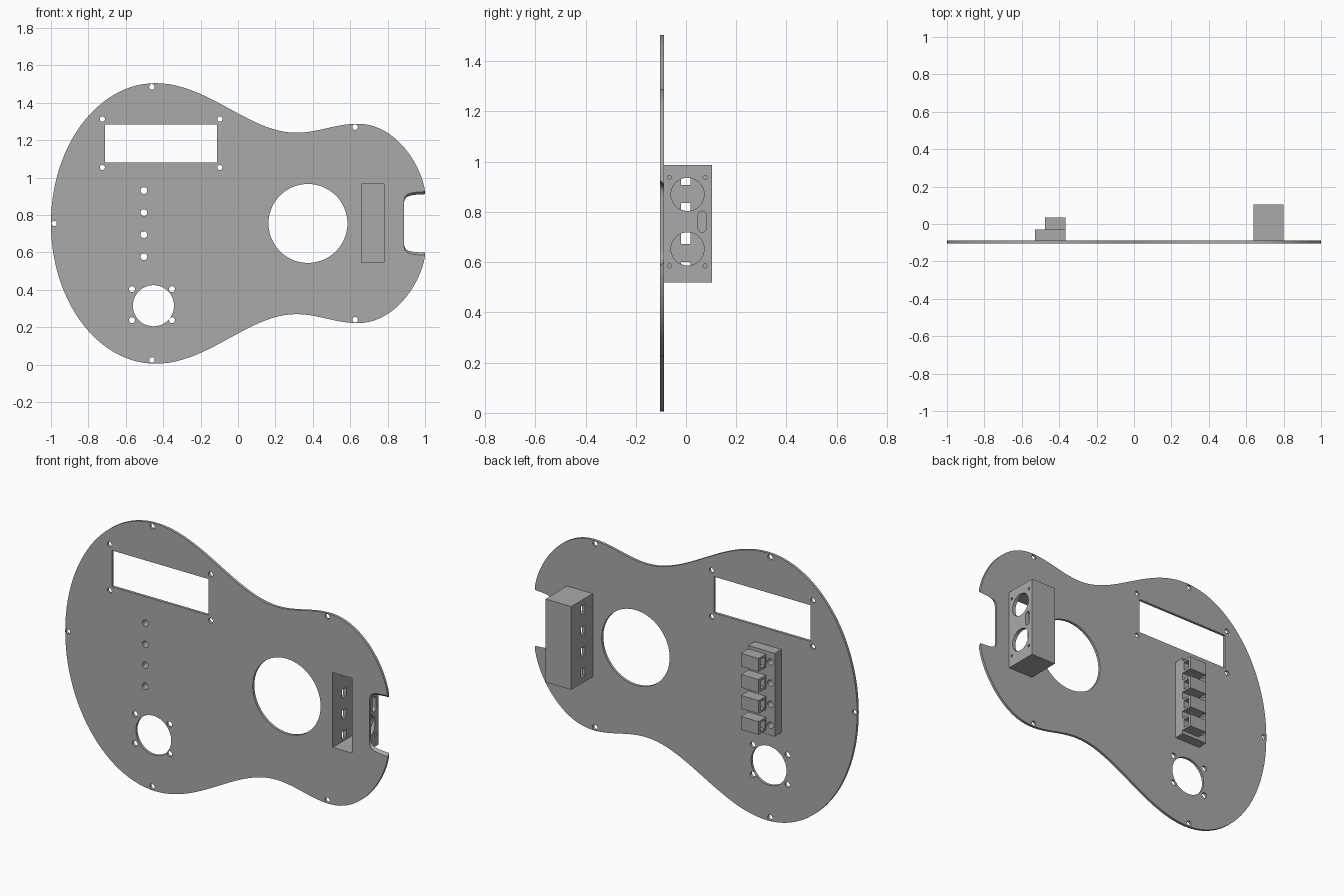
import bpy, bmesh, math
from mathutils import Vector
from mathutils.geometry import interpolate_bezier

cube = bpy.data.objects.get("Cube")
if cube:
    bpy.data.objects.remove(cube, do_unlink=True)

grey = bpy.data.materials.new("plain_grey")
grey.use_nodes = True
grey.diffuse_color = (0.4, 0.4, 0.4, 1)
grey.node_tree.nodes["Principled BSDF"].inputs["Base Color"].default_value = (0.4, 0.4, 0.4, 1)

MID = 0.755                      # height of the mirror line
FRONT, REAR = -0.103, -0.088     # plate faces
BACK = 0.103                     # rear of the sensor box
ROWS = [0.577 + 0.118 * i for i in range(4)]


def circle(a, b, r, n=32):
    return [(a + r * math.cos(math.tau * i / n), b + r * math.sin(math.tau * i / n)) for i in range(n)]


def rect(a0, a1, b0, b1):
    return [(a0, b0), (a1, b0), (a1, b1), (a0, b1)]


def stadium(a, b, r, half, n=12):
    arc = [(r * math.cos(math.pi * i / n), half - r + r * math.sin(math.pi * i / n)) for i in range(n + 1)]
    return [(a + p, b + q) for p, q in arc] + [(a - p, b - q) for p, q in arc]


def bezier(p0, h0, h1, p1, n):
    pts = interpolate_bezier(*[Vector((*p, 0)) for p in (p0, h0, h1, p1)], n)
    return [(p.x, p.y) for p in pts]


def panel(name, loops, axis, start, end, adjust=None):
    """Sheet with an outline and holes, extruded along x (loops in y,z) or y (loops in x,z)."""
    def place(a, b):
        return (start, a, b) if axis == "x" else (a, start, b)
    bm = bmesh.new()
    for loop in loops:
        vs = [bm.verts.new(place(a, b)) for a, b in loop]
        for i, v in enumerate(vs):
            bm.edges.new((vs[i - 1], v))
    normal = Vector((1, 0, 0)) if axis == "x" else Vector((0, 1, 0))
    bmesh.ops.triangle_fill(bm, edges=bm.edges[:], use_beauty=True, normal=normal)
    out = bmesh.ops.extrude_face_region(bm, geom=bm.faces[:])["geom"]
    moved = [v for v in out if isinstance(v, bmesh.types.BMVert)]
    bmesh.ops.translate(bm, verts=moved, vec=normal * (end - start))
    if adjust:
        for v in moved:
            adjust(v)
    bmesh.ops.recalc_face_normals(bm, faces=bm.faces[:])
    mesh = bpy.data.meshes.new(name)
    bm.to_mesh(mesh)
    bm.free()
    mesh.materials.append(grey)
    obj = bpy.data.objects.new(name, mesh)
    bpy.context.collection.objects.link(obj)
    bpy.ops.object.select_all(action="DESELECT")
    obj.select_set(True)
    bpy.context.view_layer.objects.active = obj
    bpy.ops.object.shade_smooth_by_angle(angle=math.radians(30))
    return obj


# Body outline: upper half, then neck notch, mirrored below
half = bezier((-1, 0), (-1, 0.414), (-0.749, 0.75), (-0.44, 0.75), 28)
half += bezier((-0.44, 0.75), (-0.16, 0.75), (0.06, 0.485), (0.31, 0.485), 24)[1:]
half += bezier((0.31, 0.485), (0.43, 0.485), (0.52, 0.533), (0.64, 0.533), 14)[1:]
half += bezier((0.64, 0.533), (0.85, 0.533), (0.985, 0.30), (1, 0.17), 20)[1:]
half += bezier((1, 0.17), (0.90, 0.165), (0.887, 0.16), (0.887, 0.10), 12)[1:]
outline = [(x, MID + h) for x, h in half] + [(x, MID - h) for x, h in reversed(half[1:])]

# Openings in the plate
holes = [circle(0.374, MID, 0.211, 64), circle(-0.452, 0.315, 0.11, 48),
         rect(-0.711, -0.112, 1.08, 1.283), rect(0.66, 0.78, 0.545, 0.965)]
holes += [circle(x, z, 0.014, 16) for x in (-0.725, -0.097) for z in (1.054, 1.313)]
holes += [circle(x, z, 0.016, 16) for x in (-0.567, -0.353) for z in (0.238, 0.404)]
holes += [circle(x, MID + s * h, 0.015, 16) for x, h in ((-0.46, 0.73), (0.626, 0.515)) for s in (-1, 1)]
holes += [circle(-0.983, MID, 0.014, 16)]
lights = [circle(-0.503, z, 0.018, 20) for z in ROWS]


def taper_notch(v):
    if v.co.x > 0.88 and abs(v.co.z - MID) < 0.175:
        v.co.z = MID + (v.co.z - MID) * 0.92


panel("body_plate", [outline] + holes + lights, "y", FRONT, REAR, taper_notch)

# Button block behind the plate, with a square tube per row
panel("button_block", [rect(-0.53, -0.365, 0.52, 0.987)] + lights, "y", REAR, -0.03)
for i, z in enumerate(ROWS):
    panel(f"button_tube_{i + 1}", [rect(-0.03, 0.035, z - 0.037, z + 0.037),
                                   rect(-0.02, 0.02, z - 0.024, z + 0.024)], "x", -0.475, -0.365)

# Sensor box: wall with round openings, wall with slots, and the shell joining them
side = rect(REAR, BACK, 0.52, 0.987)
round_holes = [circle(0.006, z, 0.066, 40) for z in (0.653, 0.87)]
screws = [circle(y, z, 0.008, 12) for y in (-0.066, 0.076) for z in (0.585, 0.938)]
panel("sensor_wall", [side, stadium(0.064, 0.761, 0.016, 0.042)] + round_holes + screws, "x", 0.78, 0.80)
panel("slot_wall", [side] + [rect(-0.02, 0.017, z - 0.023, z + 0.023) for z in ROWS], "x", 0.64, 0.66)
shell = [(REAR, 0.52), (BACK, 0.52), (BACK, 0.987), (REAR, 0.987),
         (REAR, 0.965), (0.083, 0.965), (0.083, 0.545), (REAR, 0.545)]
panel("box_shell", [shell], "x", 0.66, 0.78)
